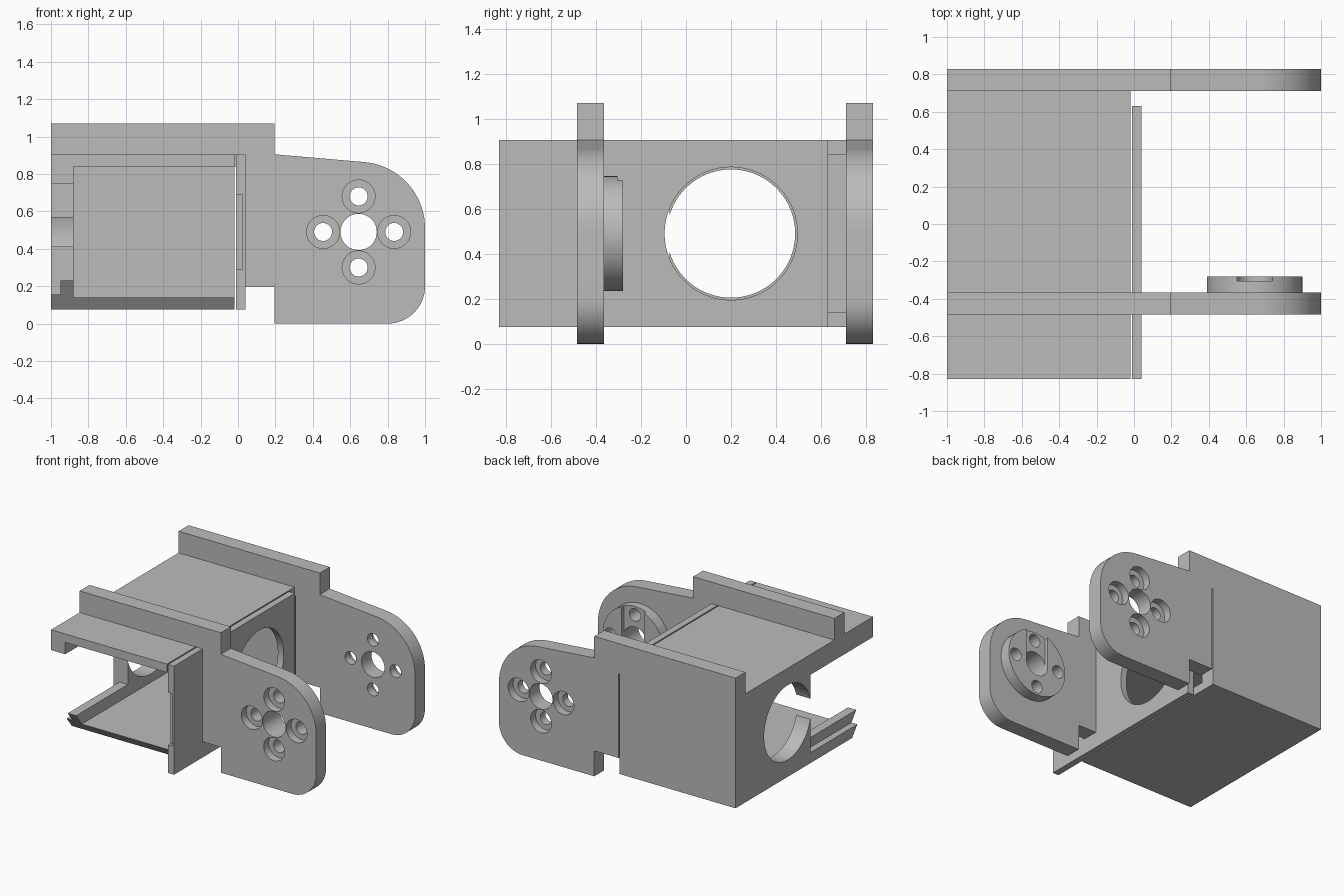
import bpy, bmesh, math
from mathutils import Vector

old = bpy.data.objects.get("Cube")
if old:
    bpy.data.objects.remove(old, do_unlink=True)

grey = bpy.data.materials.new("plain grey")
grey.use_nodes = True
COLOR = (0.5, 0.5, 0.5, 1)
grey.diffuse_color = COLOR
grey.node_tree.nodes["Principled BSDF"].inputs["Base Color"].default_value = COLOR


def prism(name, pts, axis, a, b):
    """Extrude a 2D outline along x (outline in y, z) or y (outline in x, z)."""
    bm = bmesh.new()
    place = (lambda u, v: (a, u, v)) if axis == "x" else (lambda u, v: (u, a, v))
    face = bm.faces.new([bm.verts.new(place(u, v)) for u, v in pts])
    moved = bmesh.ops.extrude_face_region(bm, geom=[face])["geom"]
    shift = Vector((b - a, 0, 0) if axis == "x" else (0, b - a, 0))
    bmesh.ops.translate(bm, vec=shift,
                        verts=[g for g in moved if isinstance(g, bmesh.types.BMVert)])
    bmesh.ops.recalc_face_normals(bm, faces=bm.faces)
    mesh = bpy.data.meshes.new(name)
    bm.to_mesh(mesh)
    bm.free()
    mesh.materials.append(grey)
    ob = bpy.data.objects.new(name, mesh)
    bpy.context.collection.objects.link(ob)
    return ob


def box(name, x, y, z):
    outline = [(x[0], z[0]), (x[1], z[0]), (x[1], z[1]), (x[0], z[1])]
    return prism(name, outline, "y", *y)


def arc(u, v, r, start, end, n):
    angles = [math.radians(start + (end - start) * i / n) for i in range(n + 1)]
    return [(u + r * math.cos(t), v + r * math.sin(t)) for t in angles]


def disc(name, u, v, r, axis, a, b, n=48):
    return prism(name, arc(u, v, r, 0, 360, n)[:-1], axis, a, b)


def activate(ob):
    bpy.ops.object.select_all(action="DESELECT")
    ob.select_set(True)
    bpy.context.view_layer.objects.active = ob


def cut(ob, cutters):
    for cutter in cutters:
        cutter.hide_render = True
        mod = ob.modifiers.new("cut", "BOOLEAN")
        mod.operation, mod.solver, mod.object = "DIFFERENCE", "EXACT", cutter
        activate(ob)
        bpy.ops.object.modifier_apply(modifier=mod.name)
        bpy.data.objects.remove(cutter, do_unlink=True)


# Main levels
HX, HZ = 0.645, 0.49           # hub centre of the arms
LOW, HIGH, RIDGE = 0.075, 0.905, 1.07
END, GAP, STEP = -0.02, -0.01, 0.195
FRONT, BACK = (-0.485, -0.365), (0.71, 0.83)
WALL = (-1, -0.88)

# Arm outline: ridge end, sloped top, large and small rounded corners, lower step
paddle = ([(STEP, RIDGE), (STEP, HIGH)] + arc(HX, 0.51, 0.355, 85, 0, 24)
          + arc(0.8, 0.2, 0.2, 0, -90, 16) + [(STEP, 0), (STEP, STEP)])
front_arm = prism("front_arm", paddle + [(0.04, STEP), (0.04, HIGH), (-1, HIGH), (-1, RIDGE)],
                  "y", *FRONT)
back_arm = prism("back_arm", paddle + [(GAP, STEP), (GAP, 0.84), (END, 0.84), (END, LOW),
                                       (-1, LOW), (-1, RIDGE)], "y", *BACK)

# Round boss with a channel on the inner side of the front arm
hub_boss = disc("hub_boss", HX, HZ, 0.255, "y", FRONT[1], -0.28, 64)
cut(hub_boss, [box("channel", (HX - 0.095, HX + 0.095), (-0.305, -0.2), (HZ, 0.8))])


def hub_holes(y0, y1):
    spots = [(HX + 0.19 * dx, HZ + 0.19 * dz) for dx, dz in ((1, 0), (0, 1), (-1, 0), (0, -1))]
    return ([disc("bore", HX, HZ, 0.097, "y", y0, y1)]
            + [disc("bolt_hole", u, v, 0.048, "y", y0, y1, 32) for u, v in spots]), spots


# Hub holes, with counterbores on the outer faces
for ob, span, sink in ((front_arm, (-0.6, -0.2), (-0.6, FRONT[0] + 0.06)),
                       (back_arm, (0.6, 0.9), (BACK[1] - 0.06, 0.9)),
                       (hub_boss, (-0.5, -0.2), None)):
    holes, spots = hub_holes(*span)
    if sink:
        holes += [disc("counterbore", u, v, 0.088, "y", *sink) for u, v in spots]
    cut(ob, holes)

# Open box: top and bottom plates
top_plate = box("top_plate", (-1, END), (-0.83, BACK[0]), (0.84, HIGH))
bottom_outline = [(-0.58, LOW), (BACK[0], LOW), (BACK[0], 0.14), (-0.63, 0.14)]
bottom_plate = prism("bottom_plate", bottom_outline, "x", -1, END)

# End wall, with a round opening that breaks through its front edge
end_wall = box("end_wall", WALL, (-0.074, BACK[0]), (0.14, 0.84))
cut(end_wall, [disc("opening", 0.2, HZ, 0.285, "x", -1.1, -0.8, 96)])

# Rails along the open part of the end, with a stepped and bevelled lower rail
top_rail = box("top_rail", WALL, (-0.83, -0.074), (0.75, 0.84))
for name, x, z in (("lower_rail_outer", (-1, -0.95), 0.155),
                   ("lower_rail_inner", (-0.95, -0.88), 0.23)):
    tip = -0.63 - (z - 0.14) * 0.77
    prism(name, [(-0.63, 0.14), (-0.074, 0.14), (-0.074, z), (tip, z)], "x", *x)

# Upright panel with round opening and a shallow recess on its front edge
panel = box("panel", (GAP, 0.04), (-0.83, 0.63), (LOW, HIGH))
cut(panel, [disc("opening", 0.2, HZ, 0.295, "x", -0.2, 0.2, 96),
            box("recess", (-0.1, 0.025), (-0.9, -0.8), (0.29, 0.69))])

# Smooth round surfaces, keep hard edges
for ob in (front_arm, back_arm, hub_boss, end_wall, panel):
    activate(ob)
    bpy.ops.object.shade_smooth_by_angle(angle=math.radians(30))
